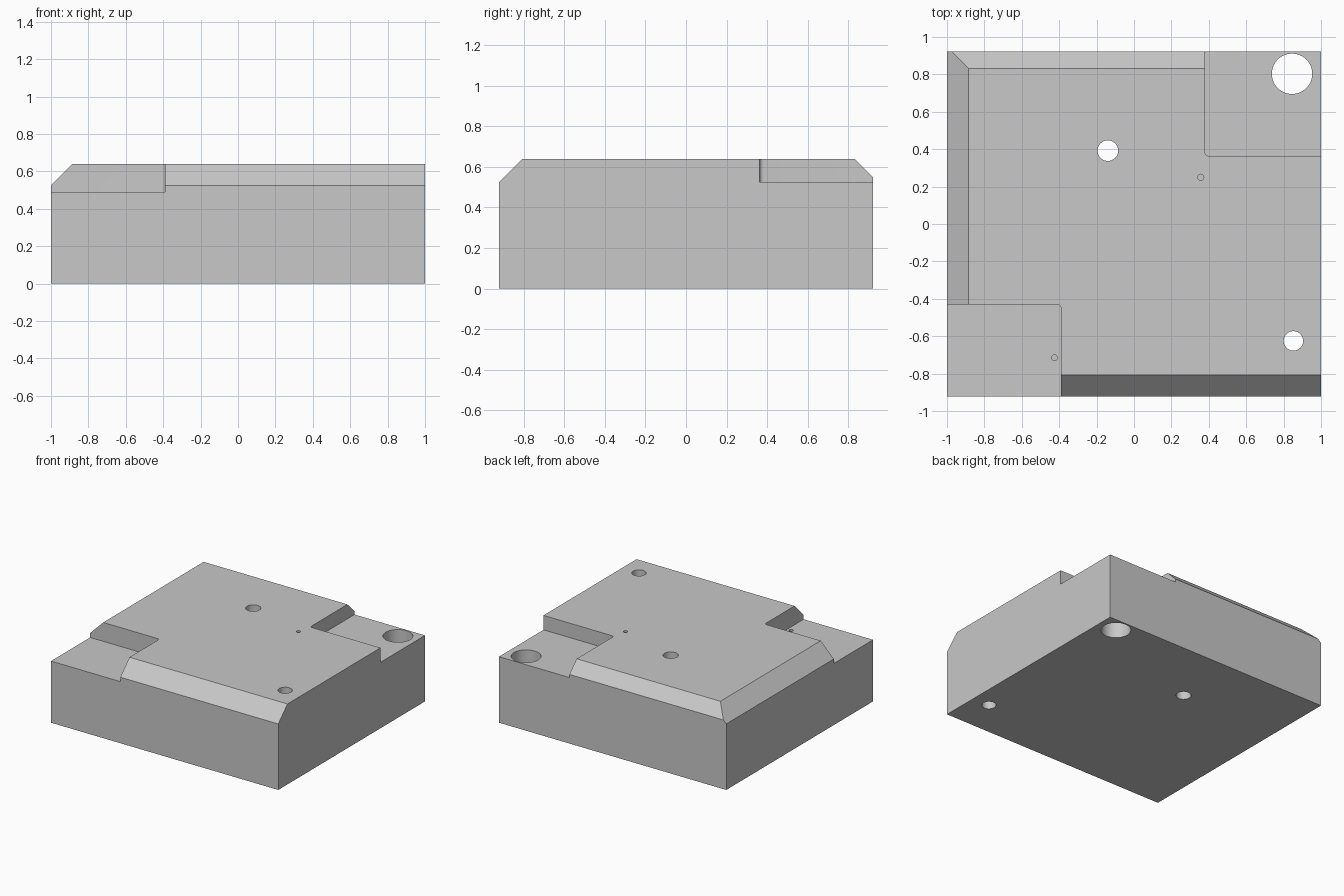
import bpy, bmesh, math
from mathutils import Vector

if "Cube" in bpy.data.objects:
    bpy.data.objects.remove(bpy.data.objects["Cube"], do_unlink=True)

TOP = 0.64
HALF_X, HALF_Y = 1.0, 0.922

grey = bpy.data.materials.new("light grey")
grey.use_nodes = True
colour = (0.58, 0.58, 0.58, 1)
grey.diffuse_color = colour
grey.node_tree.nodes["Principled BSDF"].inputs["Base Color"].default_value = colour


def box(bm, low, high):
    bmesh.ops.create_cube(bm, size=1)
    low, high = Vector(low), Vector(high)
    for v in bm.verts:
        v.co = (low + high) / 2 + v.co * (high - low)


def finish(bm, name):
    bmesh.ops.recalc_face_normals(bm, faces=bm.faces)
    mesh = bpy.data.meshes.new(name)
    bm.to_mesh(mesh)
    bm.free()
    mesh.materials.append(grey)
    obj = bpy.data.objects.new(name, mesh)
    bpy.context.collection.objects.link(obj)
    return obj


def notch(name, corner, outward, floor):
    """Corner pocket whose inner vertical edge is rounded."""
    bm = bmesh.new()
    far = [c + s * 1.5 for c, s in zip(corner, outward)]
    box(bm, (min(corner[0], far[0]), min(corner[1], far[1]), floor),
        (max(corner[0], far[0]), max(corner[1], far[1]), TOP + 0.3))
    inner = [e for e in bm.edges if all(
        (v.co.xy - Vector(corner)).length < 0.001 for v in e.verts)]
    bmesh.ops.bevel(bm, geom=inner, offset=0.02, segments=6, affect='EDGES', profile=0.5)
    return finish(bm, name)


def hole(name, x, y, radius, bottom=-0.1):
    bm = bmesh.new()
    bmesh.ops.create_cone(bm, cap_ends=True, segments=48, radius1=radius,
                          radius2=radius, depth=TOP + 0.1 - bottom)
    bmesh.ops.translate(bm, verts=bm.verts, vec=(x, y, (TOP + 0.1 + bottom) / 2))
    return finish(bm, name)


# Block with three chamfered top edges
bm = bmesh.new()
box(bm, (-HALF_X, -HALF_Y, 0), (HALF_X, HALF_Y, TOP))
for normal, point in [((0, -1, 1), (0, -HALF_Y, 0.525)),
                      ((-1, 0, 1), (-HALF_X, 0, 0.525)),
                      ((0, 1, 1), (0, HALF_Y, 0.55))]:
    cut = bmesh.ops.bisect_plane(bm, geom=bm.verts[:] + bm.edges[:] + bm.faces[:],
                                 plane_co=point, plane_no=normal, clear_outer=True)
    rim = [g for g in cut["geom_cut"] if isinstance(g, bmesh.types.BMEdge)]
    bmesh.ops.contextual_create(bm, geom=rim)
block = finish(bm, "block")

# Corner pockets, through holes and small blind holes
cutters = [
    notch("front_notch", (-0.39, -0.43), (-1, -1), 0.49),
    notch("back_notch", (0.38, 0.363), (1, 1), 0.525),
    hole("large_hole", 0.845, 0.803, 0.108),
    hole("middle_hole", -0.14, 0.392, 0.055),
    hole("front_hole", 0.852, -0.625, 0.052),
    hole("back_pin_hole", 0.357, 0.25, 0.016, 0.45),
    hole("front_pin_hole", -0.425, -0.715, 0.016, 0.35),
]
for cutter in cutters:
    cutter.hide_render = True
    mod = block.modifiers.new(cutter.name, 'BOOLEAN')
    mod.operation = 'DIFFERENCE'
    mod.solver = 'EXACT'
    mod.object = cutter

# Bake the cuts and drop the cutters
graph = bpy.context.evaluated_depsgraph_get()
baked = bpy.data.meshes.new_from_object(block.evaluated_get(graph))
block.modifiers.clear()
block.data = baked
baked.materials.clear()
baked.materials.append(grey)
for p in baked.polygons:
    p.material_index = 0
for cutter in cutters:
    bpy.data.objects.remove(cutter, do_unlink=True)

# Smooth hole walls, crisp machined edges
bpy.ops.object.select_all(action='DESELECT')
block.select_set(True)
bpy.context.view_layer.objects.active = block
bpy.ops.object.shade_smooth_by_angle(angle=math.radians(30))
